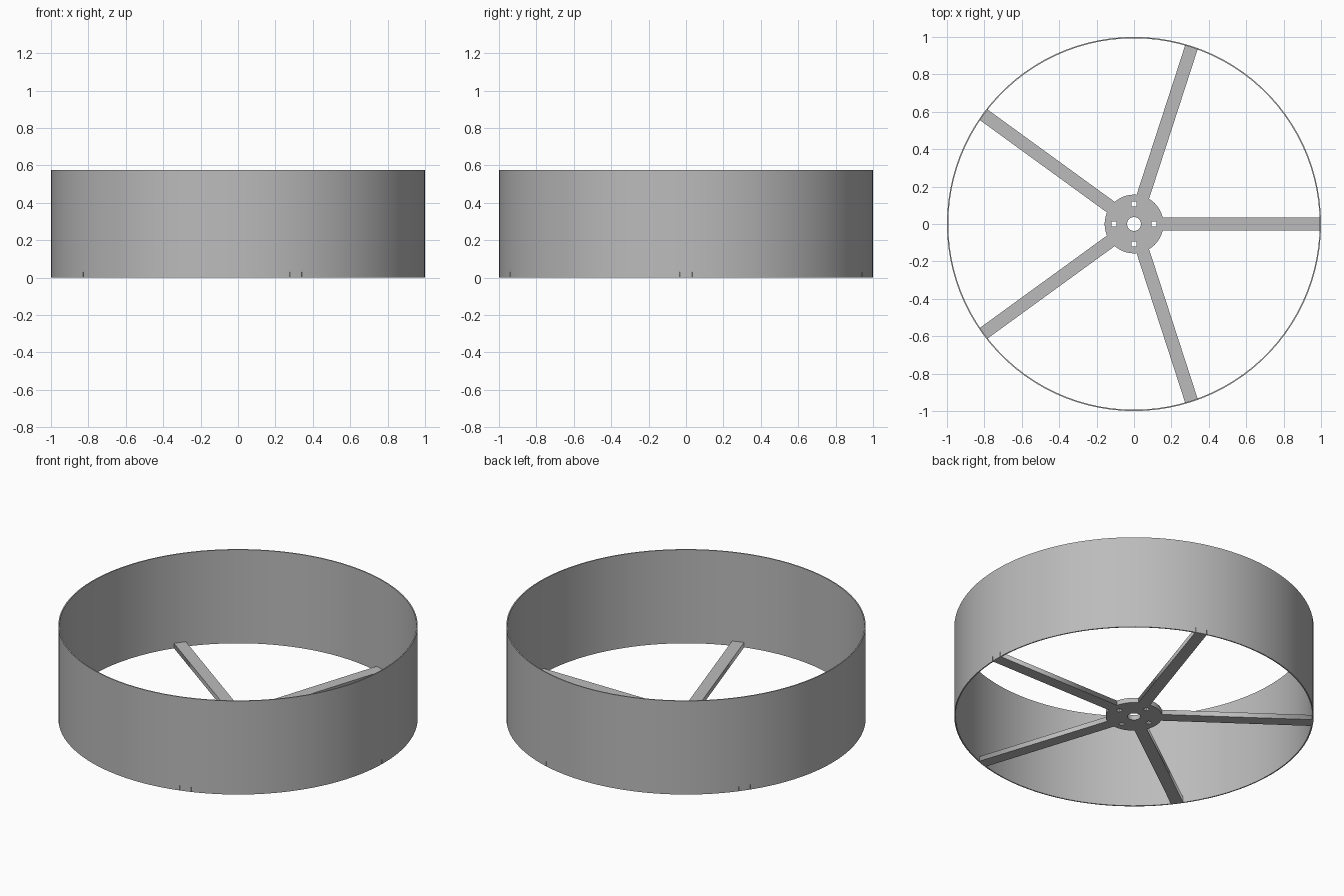
import bpy
from math import cos, sin, tau, pi, radians
from mathutils import Matrix

cube = bpy.data.objects.get("Cube")
if cube:
    bpy.data.objects.remove(cube, do_unlink=True)

RIM_RADIUS, RIM_WALL, RIM_HEIGHT = 1.0, 0.007, 0.575
HUB_RADIUS, BORE_RADIUS, BOLT_CIRCLE = 0.157, 0.037, 0.107
PLATE_HEIGHT, SPOKE_WIDTH, SPOKES = 0.03, 0.07, 5

grey = bpy.data.materials.new("plain_grey")
grey.use_nodes = True
colour = (0.5, 0.5, 0.5, 1)
grey.diffuse_color = colour
grey.node_tree.nodes["Principled BSDF"].inputs["Base Color"].default_value = colour


def ring_points(radius, count, centre=(0, 0), phase=0.0):
    return [(centre[0] + radius * cos(phase + tau * i / count),
             centre[1] + radius * sin(phase + tau * i / count)) for i in range(count)]


def extruded(name, outlines, height):
    """Fill the outlines (inner ones become holes) and extrude up from the ground."""
    curve = bpy.data.curves.new(name, "CURVE")
    curve.dimensions = "2D"
    curve.fill_mode = "BOTH"
    curve.extrude = height / 2
    for outline in outlines:
        spline = curve.splines.new("POLY")
        spline.points.add(len(outline) - 1)
        for point, (x, y) in zip(spline.points, outline):
            point.co = (x, y, 0, 1)
        spline.use_cyclic_u = True
    obj = bpy.data.objects.new(name, curve)
    bpy.context.collection.objects.link(obj)
    bpy.ops.object.select_all(action="DESELECT")
    obj.select_set(True)
    bpy.context.view_layer.objects.active = obj
    bpy.ops.object.convert(target="MESH")
    obj = bpy.context.view_layer.objects.active
    obj.name = name
    obj.data.transform(Matrix.Translation((0, 0, height / 2)))
    obj.data.materials.clear()
    obj.data.materials.append(grey)
    return obj


# Thin tall outer band
extruded("rim_band", [ring_points(RIM_RADIUS, 100),
                      ring_points(RIM_RADIUS - RIM_WALL, 100)], RIM_HEIGHT)
bpy.ops.object.shade_smooth_by_angle(angle=radians(30))

# Hub disc with a round bore and four square bolt holes
bolt_holes = [ring_points(0.019, 4, centre, pi / 4)
              for centre in ring_points(BOLT_CIRCLE, 4)]
extruded("hub_disc", [ring_points(HUB_RADIUS, 48), ring_points(BORE_RADIUS, 24)]
         + bolt_holes, PLATE_HEIGHT)
bpy.ops.object.shade_smooth_by_angle(angle=radians(30))

# Flat bar spokes from hub to band
half = SPOKE_WIDTH / 2
inner, outer = HUB_RADIUS - 0.007, RIM_RADIUS - 0.001
bar = [(inner, -half), (outer, -half), (outer, half), (inner, half)]
for i in range(SPOKES):
    spoke = extruded(f"spoke_{i + 1}", [bar], PLATE_HEIGHT)
    spoke.rotation_euler.z = tau * i / SPOKES
